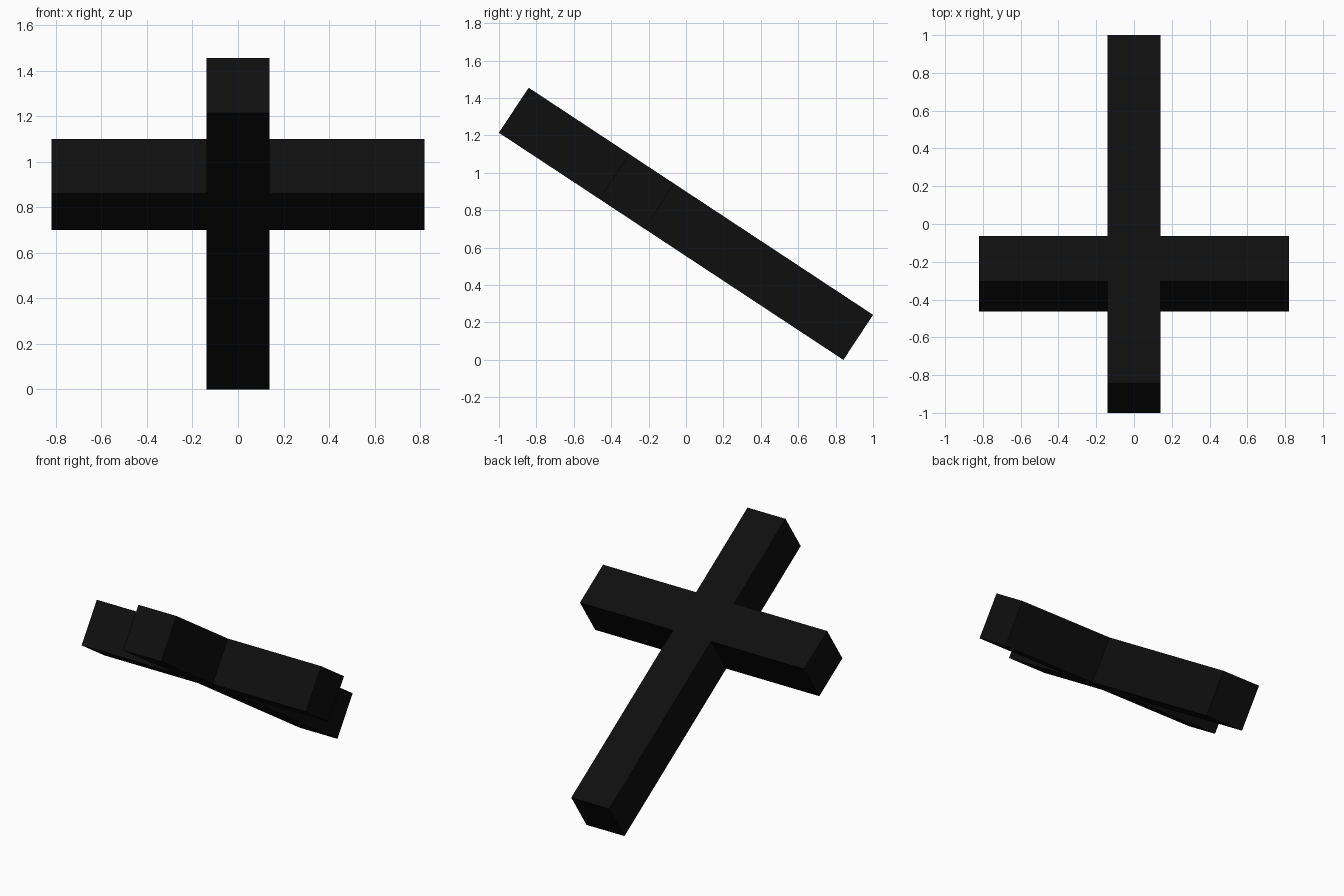
import bpy, bmesh, math

cube = bpy.data.objects.get("Cube")
if cube:
    bpy.data.objects.remove(cube, do_unlink=True)

# Near-black matte finish
black = bpy.data.materials.new("near_black")
black.use_nodes = True
colour = (0.0045, 0.0045, 0.0045, 1)
black.diffuse_color = colour
shader = next(n for n in black.node_tree.nodes if n.type == 'BSDF_PRINCIPLED')
shader.inputs["Base Color"].default_value = colour

LENGTH, THICK = 2.206, 0.2885
POST_HALF, ARM_HALF = 0.139, 0.82
ARM_Y = -0.315
TILT = math.radians(-33.4)

# Right half of the cross outline, from the top end to the foot
half = [
    (POST_HALF, -LENGTH / 2),
    (POST_HALF, ARM_Y - THICK / 2), (ARM_HALF, ARM_Y - THICK / 2),
    (ARM_HALF, ARM_Y + THICK / 2), (POST_HALF, ARM_Y + THICK / 2),
    (POST_HALF, LENGTH / 2),
]
outline = half + [(-x, y) for x, y in reversed(half)]

# Extrude the mirrored outline into one solid
bm = bmesh.new()
base = bm.faces.new([bm.verts.new((x, y, -THICK / 2)) for x, y in outline])
solid = bmesh.ops.extrude_face_region(bm, geom=[base], use_keep_orig=True)
top = [v for v in solid["geom"] if isinstance(v, bmesh.types.BMVert)]
bmesh.ops.translate(bm, verts=top, vec=(0, 0, THICK))
bmesh.ops.recalc_face_normals(bm, faces=bm.faces)

mesh = bpy.data.meshes.new("cross")
bm.to_mesh(mesh)
bm.free()
mesh.materials.append(black)

# Lean the cross so its foot rests on the ground at the back
cross = bpy.data.objects.new("cross", mesh)
bpy.context.collection.objects.link(cross)
cross.rotation_euler.x = TILT
cross.location.z = (LENGTH * math.sin(-TILT) + THICK * math.cos(TILT)) / 2
